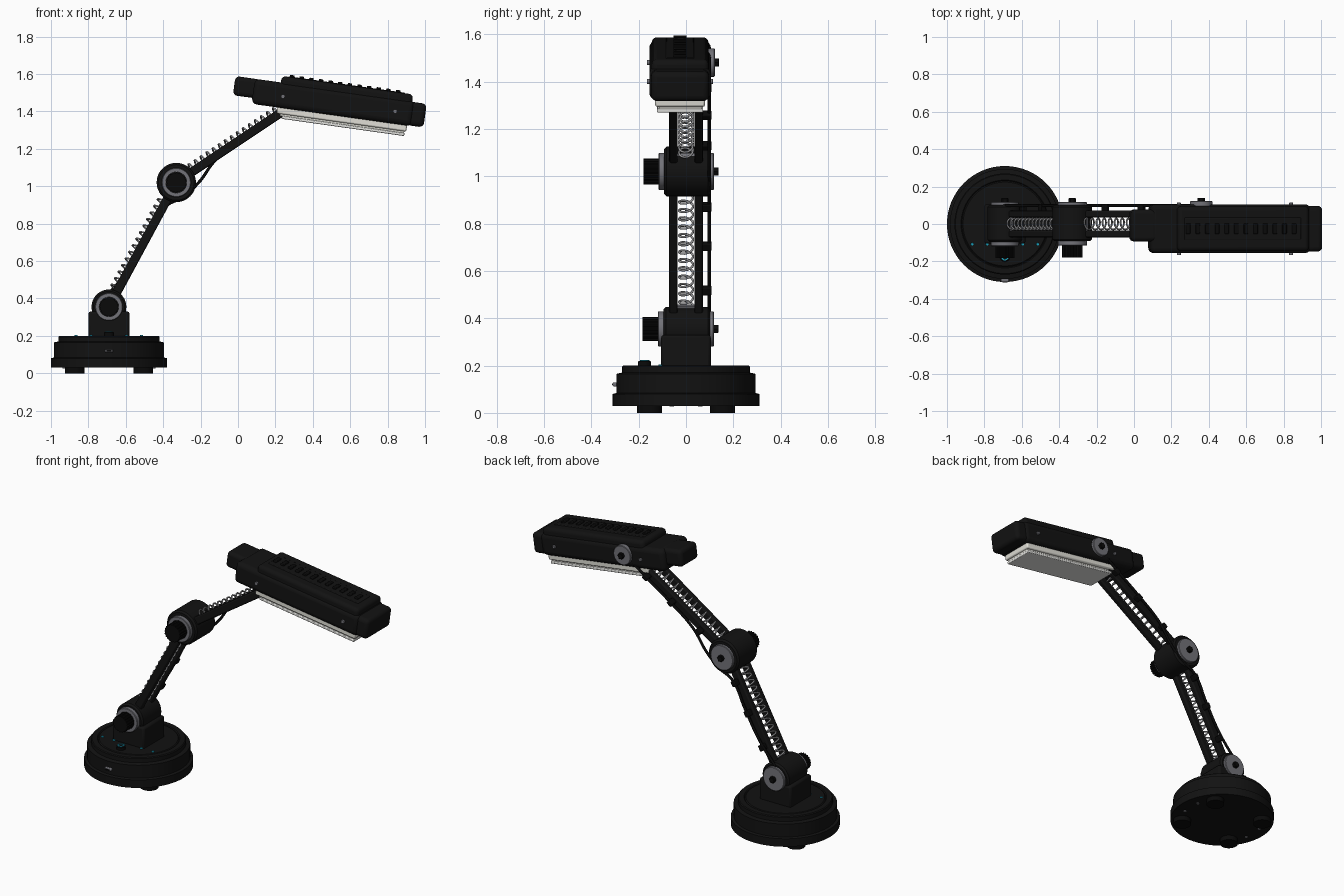
import bpy, bmesh, math
from math import pi, sin, cos, radians
from mathutils import Vector, Matrix

default = bpy.data.objects.get("Cube")
if default:
    bpy.data.objects.remove(default, do_unlink=True)


def material(name, r, g, b):
    m = bpy.data.materials.new(name)
    m.use_nodes = True
    m.diffuse_color = (r, g, b, 1)
    bsdf = next(n for n in m.node_tree.nodes if n.type == 'BSDF_PRINCIPLED')
    bsdf.inputs["Base Color"].default_value = (r, g, b, 1)
    return m


BLACK = material("black plastic", .006, .006, .006)
RUBBER = material("black rubber", .003, .003, .003)
METAL = material("dark metal", .17, .17, .19)
STEEL = material("spring steel", .3, .3, .31)
CREAM = material("lamp frame white", .75, .74, .68)
WHITE = material("diffuser white", .85, .85, .82)
CYAN = material("cyan light", .01, .35, .5)


def finish(name, bm, mat, matrix=Matrix(), bevel=0, segments=2):
    """Turn a bmesh into a shaded object with an optional bevel."""
    bmesh.ops.recalc_face_normals(bm, faces=bm.faces)
    mesh = bpy.data.meshes.new(name)
    bm.to_mesh(mesh)
    bm.free()
    ob = bpy.data.objects.new(name, mesh)
    bpy.context.collection.objects.link(ob)
    ob.matrix_world = matrix
    mesh.materials.append(mat)
    if bevel:
        mod = ob.modifiers.new("Bevel", 'BEVEL')
        mod.width, mod.segments, mod.limit_method = bevel, segments, 'ANGLE'
    bpy.ops.object.select_all(action='DESELECT')
    ob.select_set(True)
    bpy.context.view_layer.objects.active = ob
    bpy.ops.object.shade_smooth_by_angle(angle=radians(35))
    return ob


def box(name, lo, hi, mat, matrix=Matrix(), bevel=0, segments=2):
    lo, hi = Vector(lo), Vector(hi)
    bm = bmesh.new()
    bmesh.ops.create_cube(bm, size=1)
    bmesh.ops.scale(bm, vec=hi - lo, verts=bm.verts)
    bmesh.ops.translate(bm, vec=(lo + hi) / 2, verts=bm.verts)
    return finish(name, bm, mat, matrix, bevel, segments)


def lathe(name, profile, mat, matrix=Matrix(), steps=48):
    """Spin (radius, height) points around the local z axis."""
    bm = bmesh.new()
    verts = [bm.verts.new((r, 0, z)) for r, z in profile]
    edges = [bm.edges.new(pair) for pair in zip(verts, verts[1:])]
    bmesh.ops.spin(bm, geom=verts + edges, axis=(0, 0, 1), cent=(0, 0, 0),
                   angle=2 * pi, steps=steps)
    bmesh.ops.remove_doubles(bm, verts=bm.verts, dist=.0001)
    return finish(name, bm, mat, matrix)


def disc(name, r, h, mat, matrix, edge=.003, steps=32):
    return lathe(name, [(0, 0), (r, 0), (r, h - edge), (r - edge, h), (0, h)],
                 mat, matrix, steps)


def at(x, y, z):
    return Matrix.Translation((x, y, z))


def along_y(x, y, z):
    """Frame whose local z runs toward the back."""
    return at(x, y, z) @ Matrix.Rotation(-pi / 2, 4, 'X')


def knob(name, r, h, mat, matrix, teeth=20):
    """Serrated grip cylinder."""
    bm = bmesh.new()
    ring = []
    for i in range(teeth * 4):
        rad = r if i % 4 < 2 else r * .92
        a = 2 * pi * i / (teeth * 4)
        ring.append(bm.verts.new((rad * cos(a), rad * sin(a), 0)))
    face = bm.faces.new(ring)
    top = bmesh.ops.extrude_face_region(bm, geom=[face])['geom']
    bmesh.ops.translate(bm, vec=(0, 0, h),
                        verts=[v for v in top if isinstance(v, bmesh.types.BMVert)])
    return finish(name, bm, mat, matrix)


def tube(name, points, r, mat, matrix=Matrix(), smooth=False):
    cu = bpy.data.curves.new(name, 'CURVE')
    cu.dimensions, cu.bevel_depth, cu.bevel_resolution = '3D', r, 2
    cu.use_fill_caps = True
    if smooth:
        sp = cu.splines.new('BEZIER')
        sp.bezier_points.add(len(points) - 1)
        for bp, p in zip(sp.bezier_points, points):
            bp.co = p
            bp.handle_left_type = bp.handle_right_type = 'AUTO'
    else:
        sp = cu.splines.new('POLY')
        sp.points.add(len(points) - 1)
        for sp_point, p in zip(sp.points, points):
            sp_point.co = (*p, 1)
    cu.materials.append(mat)
    ob = bpy.data.objects.new(name, cu)
    bpy.context.collection.objects.link(ob)
    ob.matrix_world = matrix


BX = -.69                      # base axis
LOWER, ELBOW, UPPER = Vector((BX, 0, .355)), Vector((-.33, 0, 1.02)), Vector((.36, 0, 1.48))

# Weighted base with stepped rim and a shallow groove on top
lathe("base", [(0, .03), (.31, .03), (.31, .08), (.294, .084), (.294, .165), (.27, .17),
               (.27, .195), (.265, .2), (.235, .2), (.23, .194), (.224, .2), (0, .2)],
      BLACK, at(BX, 0, 0), 64)
for sx in (-1, 1):
    for sy in (-1, 1):
        disc("foot", .053, .04, RUBBER, at(BX + sx * .183, sy * .155, 0))
        disc("base_screw", .009, .006, METAL, at(BX + sx * .24, sy * .06, .026), .001, 12)

# Controls and port
disc("power_button", .027, .02, RUBBER, at(BX, -.175, .2))
lathe("button_light", [(.014, 0), (.014, .004), (.02, .004), (.02, 0)], CYAN,
      at(BX, -.175, .219), 24)
for dx in (-.175, -.095, .095, .175):
    disc("indicator_light", .008, .005, CYAN, at(BX + dx, -.108, .2), .001, 12)
box("port_rim", (BX - .022, -.31, .112), (BX + .022, -.28, .128), METAL, bevel=.004)
box("port_slot", (BX - .014, -.313, .117), (BX + .014, -.3, .123), RUBBER)

# Post carrying the lower joint
box("post", (BX - .11, -.105, .19), (BX + .11, .105, .33), BLACK, bevel=.012)


def joint(name, centre, r, ring, front, back):
    x, _, z = centre
    w = back - front
    lathe(name + "_barrel", [(0, 0), (r - .01, 0), (r, .01), (r, w - .01), (r - .01, w), (0, w)],
          BLACK, along_y(x, front, z))
    lathe(name + "_ring", [(ring - .022, 0), (ring - .003, 0), (ring, .003), (ring, .026),
                           (ring - .022, .026)], METAL, along_y(x, front - .024, z))
    knob(name + "_knob", ring - .023, .09, RUBBER, along_y(x, front - .088, z))
    disc(name + "_washer", ring, .018, METAL, along_y(x, back - .002, z))
    disc(name + "_bolt", .02, .022, RUBBER, along_y(x, back + .014, z), steps=6)


joint("lower_joint", LOWER, .093, .074, -.095, .102)
joint("elbow", ELBOW, .105, .078, -.092, .102)


def arm(name, start, end, coil_from, coil_to, coils):
    """Twin rails with a coil spring between them."""
    d = end - start
    frame = Matrix.Translation(start) @ Matrix.Rotation(-math.atan2(d.z, d.x), 4, 'Y')
    for side in (-1, 1):
        y = side * .053
        box(name + "_rail", (0, y - .018, -.024), (d.length, y + .018, .024), BLACK, frame, .008)
    n = coils * 14
    helix = [(coil_from + (coil_to - coil_from) * i / n, .03 * cos(2 * pi * i / 14),
              .016 + .03 * sin(2 * pi * i / 14)) for i in range(n + 1)]
    tube(name + "_spring", helix, .0048, STEEL, frame)
    for t in (coil_from, coil_to):
        box(name + "_spring_pin", (t - .006, -.05, .008), (t + .006, .05, .02), METAL, frame)
    for t in (.25, .53, .78):
        box(name + "_cable_clip", (d.length * t - .018, .065, -.022),
            (d.length * t + .018, .108, .008), RUBBER, frame, .005)


arm("lower_arm", LOWER, ELBOW, .1, .66, 14)
arm("upper_arm", ELBOW, UPPER, .1, .68, 15)

# Power cable following the arms at the back
cable = [(-.73, .39), (-.68, .44), (-.58, .56), (-.48, .73), (-.39, .89), (-.3, .94),
         (-.21, 1.02), (-.12, 1.14), (.05, 1.27), (.2, 1.37), (.3, 1.44)]
tube("cable", [(x, .098, z) for x, z in cable], .008, RUBBER, smooth=True)

# Tilted lamp head
HEAD = at(.545, -.025, 1.465) @ Matrix.Rotation(radians(8), 4, 'Y')
box("head_body", (-.465, -.13, -.09), (.4, .13, .045), BLACK, HEAD, .028, 4)
box("head_cover", (-.325, -.12, 0), (.385, .12, .08), BLACK, HEAD, .022, 4)
box("head_top_panel", (-.29, -.06, .07), (.34, .06, .083), BLACK, HEAD, .005)
box("head_tail", (-.57, -.068, -.058), (-.43, .102, .045), BLACK, HEAD, .022, 4)
box("head_tip", (.37, -.122, -.087), (.463, .122, .04), BLACK, HEAD, .024, 4)
for i in range(12):
    u = -.27 + i * .052
    box("cooling_fin", (u - .012, -.028, .08), (u + .012, .028, .092), RUBBER, HEAD, .004)
box("light_frame", (-.325, -.105, -.122), (.375, .105, -.085), CREAM, HEAD, .008)
box("light_lip", (-.305, -.09, -.132), (.365, .09, -.12), CREAM, HEAD)
box("light_panel", (-.295, -.097, -.147), (.367, .097, -.131), WHITE, HEAD, .004)

# Head side screws and back pivot
for x, z in ((.24, 1.48), (.84, 1.4)):
    disc("head_screw", .011, .28, METAL, along_y(x, -.165, z), steps=12)
disc("head_pivot_washer", .06, .03, METAL, along_y(UPPER.x, .092, UPPER.z))
disc("head_pivot_bolt", .02, .02, RUBBER, along_y(UPPER.x, .12, UPPER.z), steps=6)
